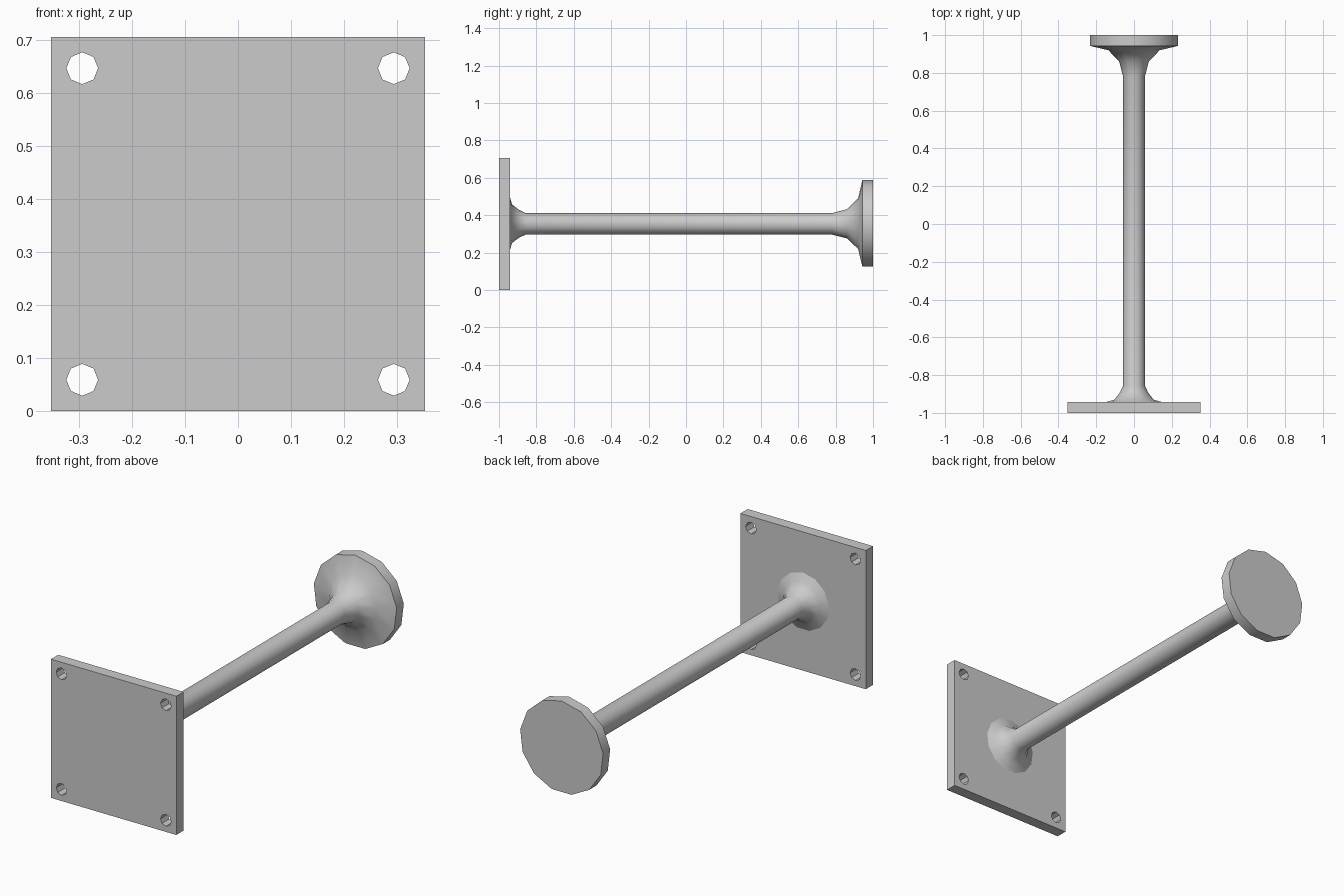
import bpy, math
from mathutils import Matrix

cube = bpy.data.objects.get("Cube")
if cube:
    bpy.data.objects.remove(cube, do_unlink=True)

MID = 0.353     # height of the shaft axis
HALF = 0.353    # half width of the plate
SIDES = 13

grey = bpy.data.materials.new("plain_grey")
grey.use_nodes = True
colour = (0.6, 0.6, 0.6, 1)
grey.diffuse_color = colour
grey.node_tree.nodes["Principled BSDF"].inputs["Base Color"].default_value = colour


def smooth(obj, angle):
    bpy.ops.object.select_all(action='DESELECT')
    obj.select_set(True)
    bpy.context.view_layer.objects.active = obj
    bpy.ops.object.shade_smooth_by_angle(angle=math.radians(angle))


def lathe(name, profile, sides):
    """Revolve (radius, y) points about the shaft axis and cap both ends."""
    verts, faces = [], []
    for r, y in profile:
        for i in range(sides):
            a = math.tau * i / sides + math.pi / 2
            verts.append((r * math.cos(a), y, MID + r * math.sin(a)))
    for k in range(len(profile) - 1):
        for i in range(sides):
            j = (i + 1) % sides
            a, b = k * sides, (k + 1) * sides
            faces.append((a + j, a + i, b + i, b + j))
    faces.append(tuple(range(sides)))
    faces.append(tuple(reversed(range(len(verts) - sides, len(verts)))))
    mesh = bpy.data.meshes.new(name)
    mesh.from_pydata(verts, [], faces)
    obj = bpy.data.objects.new(name, mesh)
    bpy.context.collection.objects.link(obj)
    mesh.materials.append(grey)
    return obj


# Shaft flaring into a small collar at the front and a round disc at the back
shaft = lathe("shaft_and_disc", [
    (0.15, -0.945), (0.146, -0.942), (0.105, -0.93), (0.075, -0.892), (0.058, -0.855),
    (0.058, 0.78), (0.079, 0.86), (0.137, 0.92), (0.235, 0.943), (0.235, 1.0)], SIDES)
smooth(shaft, 40)

# Square mounting plate
bpy.ops.mesh.primitive_cube_add(size=1, location=(0, -0.971, MID))
plate = bpy.context.object
plate.name = "mounting_plate"
plate.data.transform(Matrix.Diagonal((2 * HALF, 0.058, 2 * HALF, 1)))
plate.data.materials.append(grey)

# Bolt holes in the four corners
for sx in (-1, 1):
    for sz in (-1, 1):
        bpy.ops.mesh.primitive_cylinder_add(
            vertices=8, radius=0.03, depth=0.2, rotation=(math.pi / 2, 0, 0),
            location=(sx * 0.294, -0.971, MID + sz * 0.294))
        cutter = bpy.context.object
        cutter.name = "bolt_hole_cutter"
        cutter.data.materials.append(grey)
        cutter.hide_render = True
        cutter.hide_viewport = True
        mod = plate.modifiers.new("bolt_hole", 'BOOLEAN')
        mod.operation = 'DIFFERENCE'
        mod.solver = 'EXACT'
        mod.object = cutter
